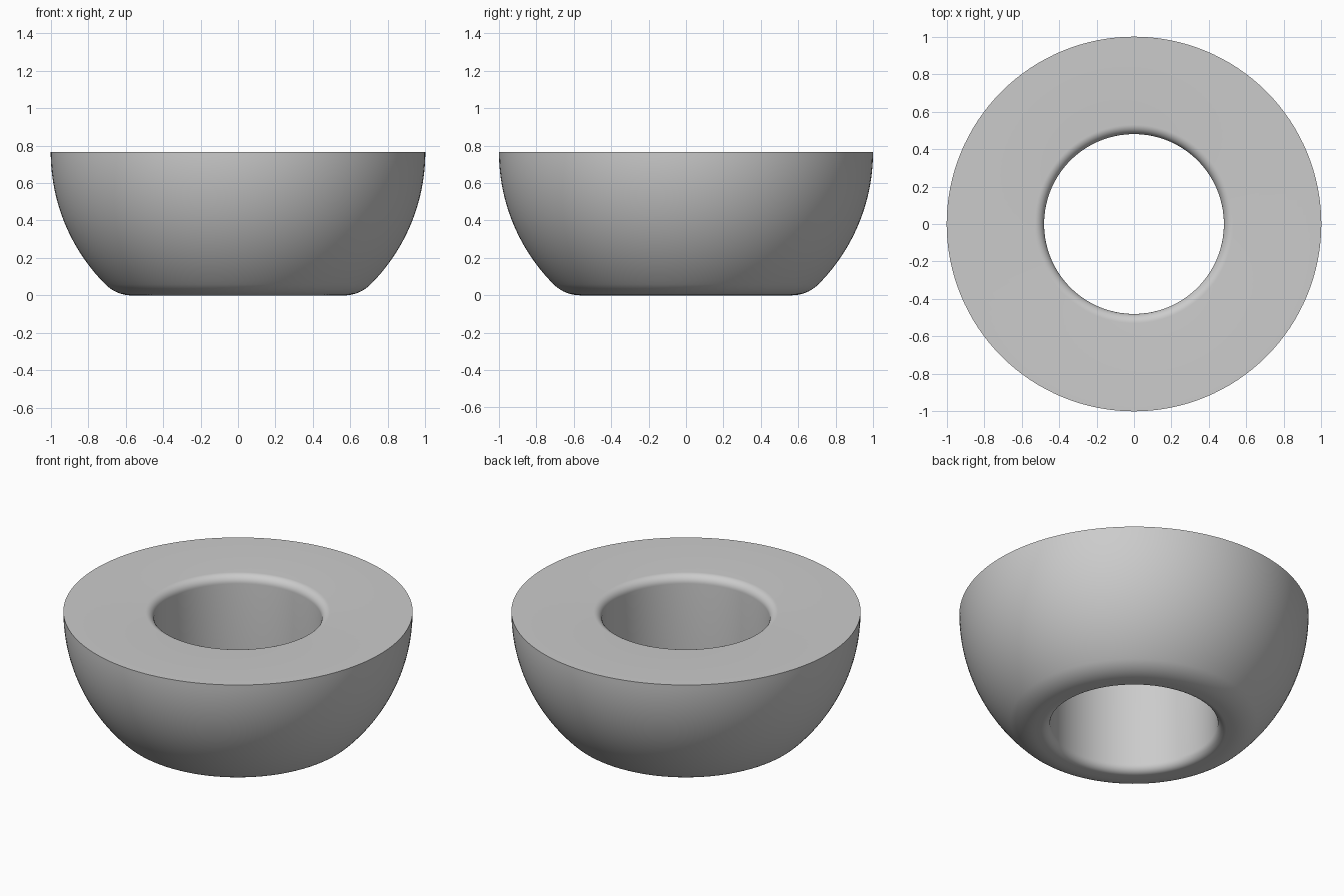
import bpy
from math import sin, cos, pi, sqrt, atan2, radians

cube = bpy.data.objects.get("Cube")
if cube:
    bpy.data.objects.remove(cube, do_unlink=True)

HEIGHT, HOLE, LIP, FOOT = 0.765, 0.48, 0.05, 0.2
SEGMENTS = 128


def arc(cx, cz, radius, start, end, steps):
    """Points along an arc in the radius/height plane."""
    angles = [start + (end - start) * i / steps for i in range(steps + 1)]
    return [(cx + radius * cos(a), cz + radius * sin(a)) for a in angles]


# Closed profile: rounded hole edges, rounded foot, spherical side
foot_x = sqrt((1 - FOOT) ** 2 - (HEIGHT - FOOT) ** 2)
tangent = atan2(FOOT - HEIGHT, foot_x)
profile = arc(HOLE + LIP, HEIGHT - LIP, LIP, pi / 2, pi, 10)
profile += arc(HOLE + LIP, LIP, LIP, pi, 1.5 * pi, 10)
profile += arc(foot_x, FOOT, FOOT, -pi / 2, tangent, 12)
profile += arc(0, HEIGHT, 1, tangent, 0, 28)[1:]

# Sweep the profile round the vertical axis
n = len(profile)
verts, faces = [], []
for s in range(SEGMENTS):
    a = 2 * pi * s / SEGMENTS
    verts += [(r * cos(a), r * sin(a), z) for r, z in profile]
    t = (s + 1) % SEGMENTS
    for i in range(n):
        j = (i + 1) % n
        faces.append((s * n + i, t * n + i, t * n + j, s * n + j))

mesh = bpy.data.meshes.new("half_ball_ring")
mesh.from_pydata(verts, [], faces)
mesh.update()
ring = bpy.data.objects.new("half_ball_ring", mesh)
bpy.context.collection.objects.link(ring)

# Plain grey finish
grey = bpy.data.materials.new("light_grey")
grey.use_nodes = True
color = (0.6, 0.6, 0.6, 1)
grey.diffuse_color = color
grey.node_tree.nodes["Principled BSDF"].inputs["Base Color"].default_value = color
mesh.materials.append(grey)

# Consistent outward normals and smooth shading with a crisp rim
bpy.ops.object.select_all(action='DESELECT')
ring.select_set(True)
bpy.context.view_layer.objects.active = ring
bpy.ops.object.mode_set(mode='EDIT')
bpy.ops.mesh.select_all(action='SELECT')
bpy.ops.mesh.normals_make_consistent(inside=False)
bpy.ops.object.mode_set(mode='OBJECT')
bpy.ops.object.shade_smooth_by_angle(angle=radians(30))
